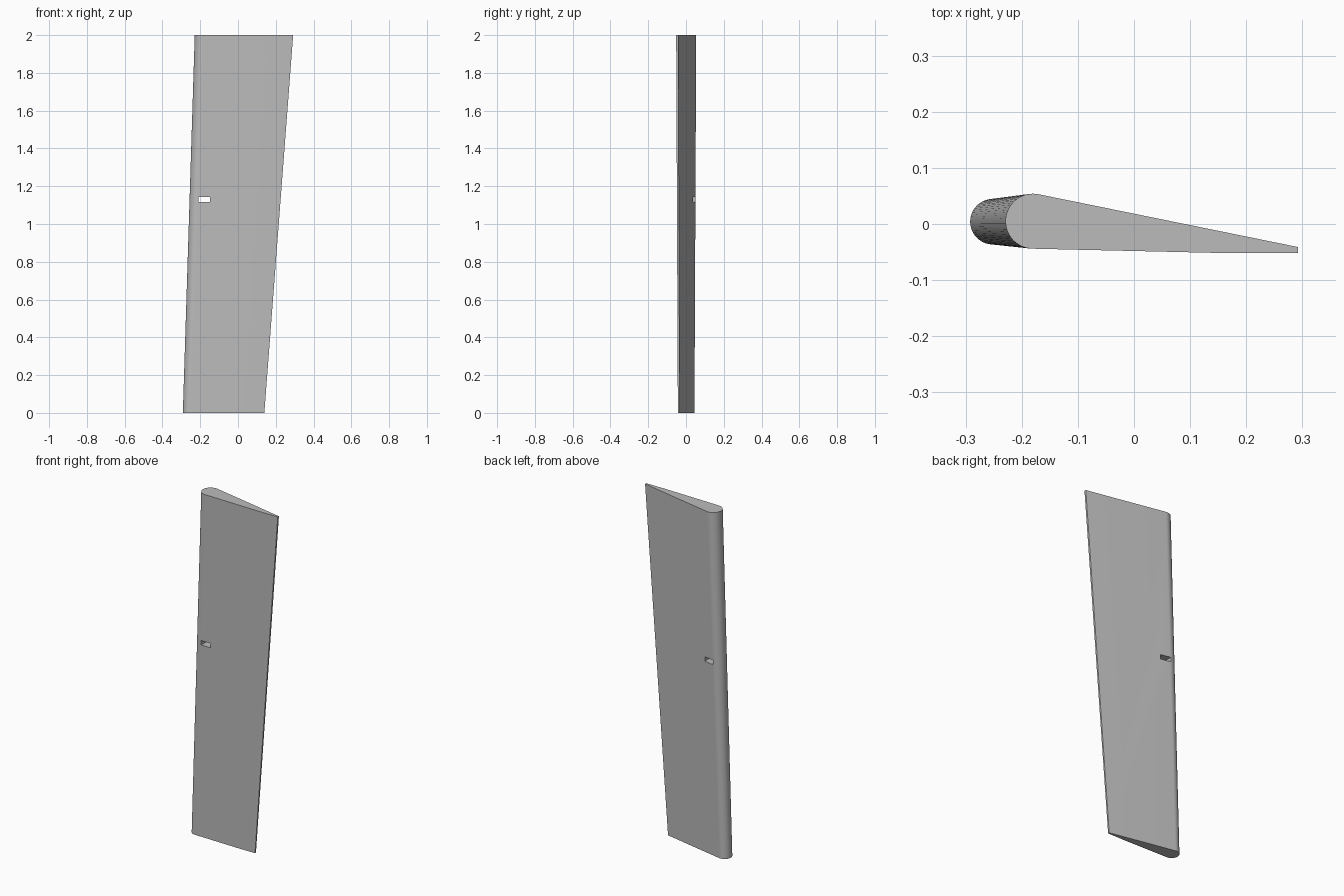
import bpy, bmesh
from math import radians, cos, sin

old = bpy.data.objects.get("Cube")
if old:
    bpy.data.objects.remove(old, do_unlink=True)

grey = bpy.data.materials.new("light grey")
grey.use_nodes = True
colour = (0.5, 0.5, 0.5, 1)
grey.diffuse_color = colour
grey.node_tree.nodes["Principled BSDF"].inputs["Base Color"].default_value = colour


def make_object(name, bm):
    bmesh.ops.recalc_face_normals(bm, faces=bm.faces)
    mesh = bpy.data.meshes.new(name)
    bm.to_mesh(mesh)
    bm.free()
    mesh.materials.append(grey)
    obj = bpy.data.objects.new(name, mesh)
    bpy.context.collection.objects.link(obj)
    return obj


# Aerofoil section: round nose, straight flanks, thin blunt trailing edge
NOSE_X, NOSE_Y, RADIUS, STEPS = -0.18, 0.005, 0.049, 32
START, END = radians(78.5), radians(268.5)
section = []
for i in range(STEPS + 1):
    a = START + (END - START) * i / STEPS
    section.append((NOSE_X + RADIUS * cos(a), NOSE_Y + RADIUS * sin(a)))
section += [(0.17, -0.052), (0.292, -0.052), (0.292, -0.041)]

# Blade: the section lofted from a smaller, swept bottom to the full-size top
LEAD = NOSE_X - RADIUS
bm = bmesh.new()
rings = []
for z, lead, scale in ((0, -0.292, 0.828), (2, LEAD, 1)):
    rings.append([bm.verts.new((lead + (x - LEAD) * scale, y * scale, z))
                  for x, y in section])
bottom, top = rings
for i in range(len(section)):
    j = (i + 1) % len(section)
    bm.faces.new((bottom[i], bottom[j], top[j], top[i]))
bm.faces.new(bottom)
bm.faces.new(top)
blade = make_object("blade", bm)

# Slot cut straight through the blade near its nose
bm = bmesh.new()
bmesh.ops.create_cube(bm, size=1)
bmesh.ops.scale(bm, vec=(0.06, 0.4, 0.026), verts=bm.verts)
bmesh.ops.translate(bm, vec=(-0.178, 0, 1.13), verts=bm.verts)
cutter = make_object("slot_cutter", bm)
cutter.hide_render = True

cut = blade.modifiers.new("slot", "BOOLEAN")
cut.operation = "DIFFERENCE"
cut.solver = "EXACT"
cut.object = cutter

bpy.ops.object.select_all(action="DESELECT")
blade.select_set(True)
bpy.context.view_layer.objects.active = blade
bpy.ops.object.modifier_apply(modifier=cut.name)
bpy.data.objects.remove(cutter, do_unlink=True)

# Smooth nose with crisp edges
bpy.ops.object.shade_smooth_by_angle(angle=radians(30))
